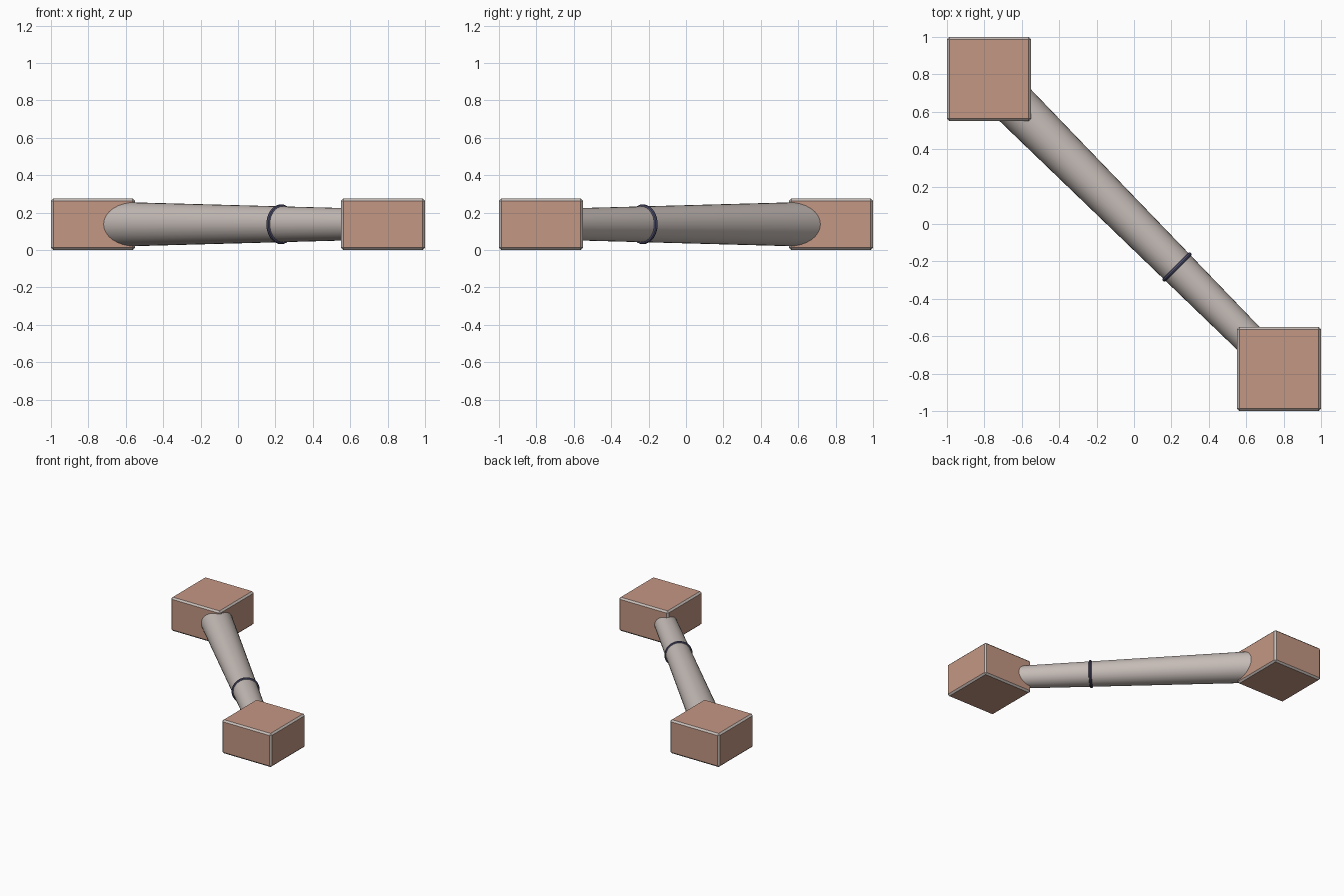
import bpy, bmesh, math
from mathutils import Matrix, Vector

if "Cube" in bpy.data.objects:
    bpy.data.objects.remove(bpy.data.objects["Cube"])


def material(name, rgb):
    m = bpy.data.materials.new(name)
    m.diffuse_color = (*rgb, 1)
    m.use_nodes = True
    m.node_tree.nodes["Principled BSDF"].inputs["Base Color"].default_value = m.diffuse_color
    return m


CLAY = material("clay pink", (0.55, 0.31, 0.23))
GREY = material("warm grey", (0.56, 0.50, 0.47))
SLATE = material("dark slate", (0.08, 0.08, 0.16))

SIZE, HEIGHT = 0.45, 0.276
MID = HEIGHT / 2
AXIS = Vector((1, -1, 0)).normalized()
TURN = AXIS.to_track_quat('Z', 'Y').to_matrix().to_4x4()


def finish(bm, name, mats):
    bmesh.ops.recalc_face_normals(bm, faces=bm.faces[:])
    mesh = bpy.data.meshes.new(name)
    bm.to_mesh(mesh)
    bm.free()
    for m in mats:
        mesh.materials.append(m)
    ob = bpy.data.objects.new(name, mesh)
    bpy.context.collection.objects.link(ob)
    return ob


def smooth(ob):
    bpy.ops.object.select_all(action='DESELECT')
    ob.select_set(True)
    bpy.context.view_layer.objects.active = ob
    bpy.ops.object.shade_smooth_by_angle(angle=math.radians(40))


# end blocks: pink faces with thin grey chamfered edges
def block(name, x, y):
    bm = bmesh.new()
    bmesh.ops.create_cube(bm, size=1, matrix=Matrix.Translation((x, y, MID))
                          @ Matrix.Diagonal((SIZE, SIZE, HEIGHT, 1)))
    bmesh.ops.bevel(bm, geom=bm.edges[:], offset=0.013, segments=1,
                    affect='EDGES', profile=0.5)
    bm.normal_update()
    for f in bm.faces:
        f.material_index = 0 if max(abs(c) for c in f.normal) > 0.95 else 1
    finish(bm, name, [CLAY, GREY])


C = 1 - SIZE / 2
block("back_left_block", -C, C)
block("front_right_block", C, -C)

# tapered diagonal beam, thick at the back left
bm = bmesh.new()
bmesh.ops.create_cone(bm, cap_ends=True, segments=32, radius1=0.123, radius2=0.081,
                      depth=2 * C * math.sqrt(2),
                      matrix=Matrix.Translation((0, 0, MID)) @ TURN)
smooth(finish(bm, "tapered_beam", [GREY]))

# dark ring around the beam
bm = bmesh.new()
N, M, R, T = 32, 8, 0.0955, 0.011
place = Matrix.Translation((0.23, -0.23, MID)) @ TURN
rings = []
for i in range(N):
    a = 2 * math.pi * i / N
    row = []
    for j in range(M):
        b = 2 * math.pi * j / M
        r = R + T * math.cos(b)
        row.append(bm.verts.new(place @ Vector((r * math.cos(a), r * math.sin(a), T * math.sin(b)))))
    rings.append(row)
for i in range(N):
    p, q = rings[i], rings[(i + 1) % N]
    for j in range(M):
        k = (j + 1) % M
        bm.faces.new((p[j], q[j], q[k], p[k]))
smooth(finish(bm, "beam_ring", [SLATE]))
